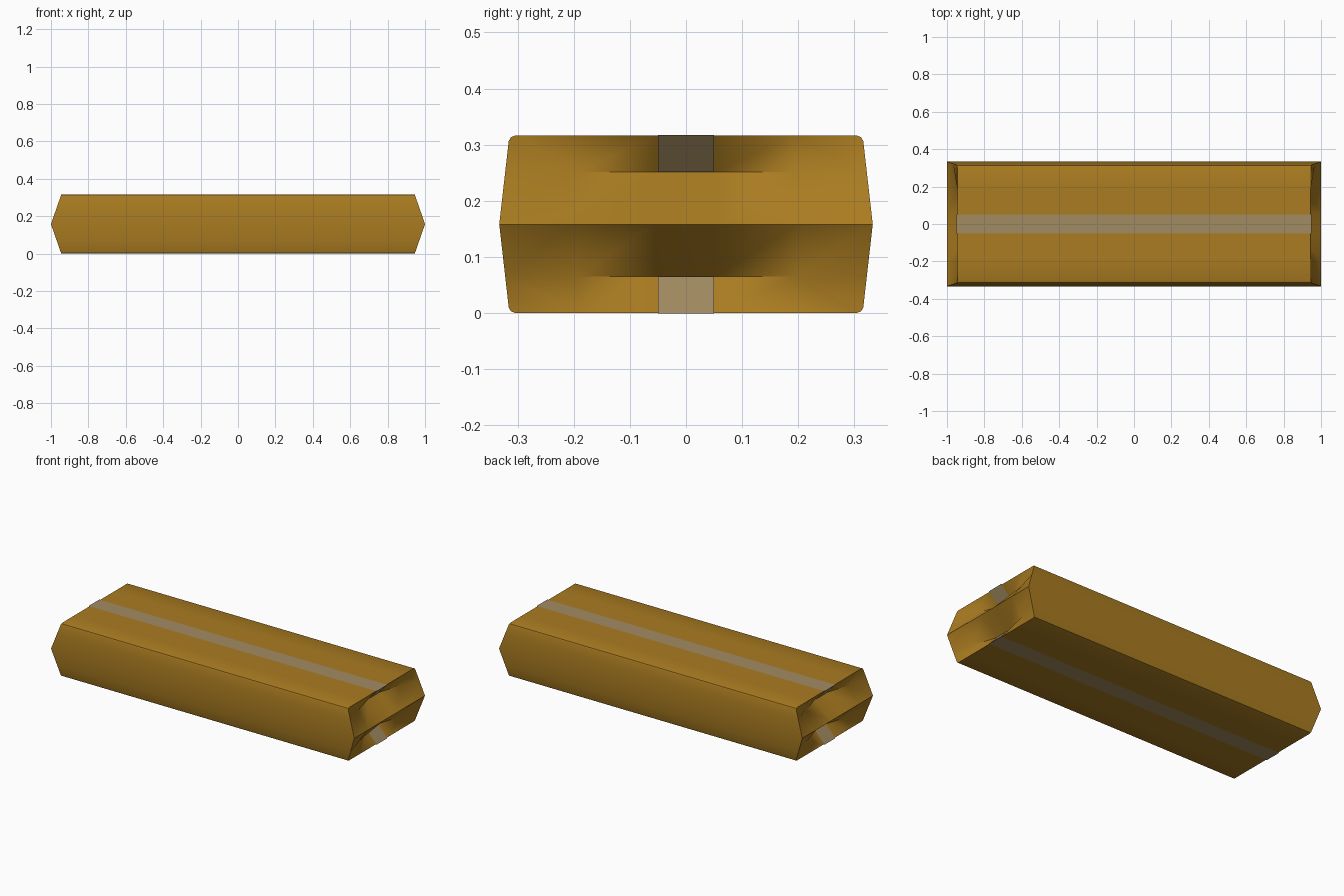
import bpy, bmesh

if "Cube" in bpy.data.objects:
    bpy.data.objects.remove(bpy.data.objects["Cube"])

H = 0.316
ROWS = [0.0, 0.065, 0.158, 0.251, H]
COLS = [-1, -0.6, -0.17, 0.17, 0.6, 1]


def material(name, color):
    m = bpy.data.materials.new(name)
    m.diffuse_color = (*color, 1)
    m.use_nodes = True
    m.node_tree.nodes["Principled BSDF"].inputs["Base Color"].default_value = m.diffuse_color
    return m


def finish(bm, name, mat):
    bmesh.ops.recalc_face_normals(bm, faces=bm.faces)
    me = bpy.data.meshes.new(name)
    bm.to_mesh(me)
    bm.free()
    ob = bpy.data.objects.new(name, me)
    bpy.context.collection.objects.link(ob)
    me.materials.append(mat)
    bpy.ops.object.select_all(action='DESELECT')
    ob.select_set(True)
    bpy.context.view_layer.objects.active = ob
    bpy.ops.object.shade_smooth_by_angle(angle=0.7)
    return ob


def end_point(side, u, row):
    # bulging end whose top and bottom lips tuck inwards near the middle
    z = ROWS[row]
    bulge = 1 - abs(z - 0.158) / 0.158
    x = 0.945 + 0.055 * bulge
    if row in (1, 3):
        tuck = min(1, (1 - abs(u)) / 0.83)
        x += (0.885 - x) * tuck
    return side * x, u * (0.315 + 0.018 * bulge), z


# wrapped body: two folded ends joined by the long walls
bm = bmesh.new()
ends = [[[bm.verts.new(end_point(s, u, r)) for u in COLS]
         for r in range(len(ROWS))] for s in (-1, 1)]
nr, nc = len(ROWS), len(COLS)
for g in ends:
    for r in range(nr - 1):
        for c in range(nc - 1):
            bm.faces.new((g[r][c], g[r][c + 1], g[r + 1][c + 1], g[r + 1][c]))
rim = [(0, c) for c in range(nc - 1)] + [(r, nc - 1) for r in range(nr - 1)]
rim += [(nr - 1, c) for c in range(nc - 1, 0, -1)] + [(r, 0) for r in range(nr - 1, 0, -1)]
for (r, c), (r2, c2) in zip(rim, rim[1:] + rim[:1]):
    a, b = ends
    bm.faces.new((a[r][c], a[r2][c2], b[r2][c2], b[r][c]))
# soften the four long corners
long_edges = [e for e in bm.edges
              if abs(e.verts[0].co.x - e.verts[1].co.x) > 1
              and abs(e.verts[0].co.y) > 0.31
              and (e.verts[0].co.z < 0.01 or e.verts[0].co.z > H - 0.01)]
bmesh.ops.bevel(bm, geom=long_edges, offset=0.01, segments=2, profile=0.5, affect='EDGES')
finish(bm, "wrapped_body", material("brown_paper", (0.40, 0.20, 0.015)))


# tape strips along top and bottom, folded into both ends
def tape(name, z_flat, z_in, mat):
    path = [(-0.889, z_in), (-0.950, z_flat), (0.950, z_flat), (0.889, z_in)]
    bm = bmesh.new()
    rows = [[bm.verts.new((x, y, z)) for y in (-0.05, 0.05)] for x, z in path]
    for p, q in zip(rows, rows[1:]):
        bm.faces.new((p[0], q[0], q[1], p[1]))
    ob = finish(bm, name, mat)
    if z_flat < 0.1:
        ob.data.flip_normals()


tape_mat = material("tape", (0.36, 0.26, 0.12))
tape("top_tape", H + 0.001, 0.251, tape_mat)
tape("bottom_tape", -0.001, 0.065, tape_mat)
